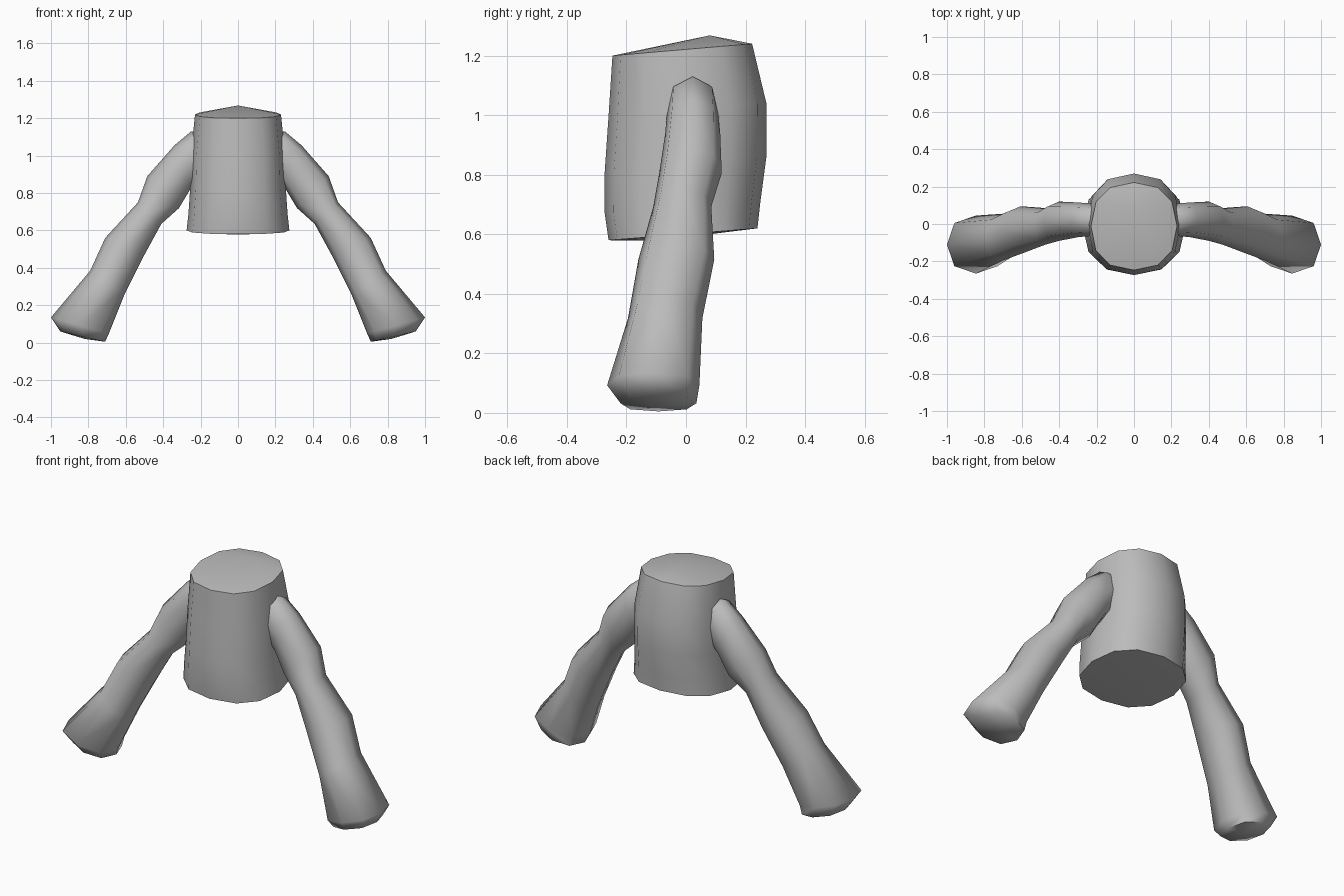
import bpy, bmesh
from math import sin, cos, tau, radians, copysign
from mathutils import Vector

cube = bpy.data.objects.get("Cube")
if cube:
    bpy.data.objects.remove(cube)

grey = bpy.data.materials.new("plain grey")
grey.use_nodes = True
colour = (0.5, 0.5, 0.5, 1)
grey.diffuse_color = colour
grey.node_tree.nodes["Principled BSDF"].inputs["Base Color"].default_value = colour


def power(v, p):
    return copysign(abs(v) ** p, v)


def loft(name, rings, start, end, angle):
    """Skin a list of point rings and close each end around a centre point."""
    bm = bmesh.new()
    loops = [[bm.verts.new(p) for p in ring] for ring in rings]
    n = len(loops[0])
    for a, b in zip(loops, loops[1:]):
        for i in range(n):
            j = (i + 1) % n
            bm.faces.new((a[i], a[j], b[j], b[i]))
    for loop, tip in ((loops[0], start), (loops[-1], end)):
        centre = bm.verts.new(tip)
        for i in range(n):
            bm.faces.new((loop[i], loop[(i + 1) % n], centre))
    bmesh.ops.recalc_face_normals(bm, faces=bm.faces)
    mesh = bpy.data.meshes.new(name)
    bm.to_mesh(mesh)
    bm.free()
    mesh.materials.append(grey)
    obj = bpy.data.objects.new(name, mesh)
    bpy.context.collection.objects.link(obj)
    bpy.ops.object.select_all(action='DESELECT')
    obj.select_set(True)
    bpy.context.view_layer.objects.active = obj
    bpy.ops.object.shade_smooth_by_angle(angle=radians(angle))


# Torso levels: half width, front y, back y, front z, back z
levels = [
    (0.275, -0.26, 0.24, 0.58, 0.62),
    (0.265, -0.273, 0.25, 0.67, 0.71),
    (0.255, -0.273, 0.27, 0.81, 0.86),
    (0.25, -0.26, 0.27, 1.0, 1.04),
    (0.23, -0.247, 0.222, 1.2, 1.24),
]
torso = []
for w, front, back, zf, zb in levels:
    ring = []
    for i in range(12):
        a = tau * i / 12
        t = (power(cos(a), 0.85) + 1) / 2
        ring.append(Vector((w * power(sin(a), 0.85), front + (back - front) * t,
                            zf + (zb - zf) * t)))
    torso.append(ring)
loft("torso", torso, (0, -0.1, 0.578), (0, 0.08, 1.268), 40)

# Arm sections: outer x, z; inner x, z; front y, back y
sections = [
    (0.19, 1.12, 0.19, 0.88, -0.06, 0.10),
    (0.25, 1.13, 0.22, 0.86, -0.065, 0.11),
    (0.34, 1.055, 0.255, 0.82, -0.07, 0.115),
    (0.485, 0.89, 0.315, 0.72, -0.09, 0.12),
    (0.535, 0.75, 0.41, 0.635, -0.11, 0.085),
    (0.71, 0.56, 0.50, 0.47, -0.16, 0.095),
    (0.79, 0.385, 0.61, 0.25, -0.195, 0.055),
    (1.0, 0.135, 0.69, 0.05, -0.265, 0.045),
    (0.95, 0.06, 0.71, 0.005, -0.22, 0.035),
]
for side, name in ((1, "left_arm"), (-1, "right_arm")):
    arm = []
    for ox, oz, ix, iz, front, back in sections:
        ring = []
        for i in range(8):
            a = tau * i / 8
            u = (power(cos(a), 0.85) + 1) / 2
            v = (power(sin(a), 0.85) + 1) / 2
            ring.append(Vector((side * (ix + (ox - ix) * u),
                                front + (back - front) * v,
                                iz + (oz - iz) * u)))
        arm.append(ring)
    loft(name, arm, (side * 0.19, 0.02, 1.0), (side * 0.82, -0.09, 0.02), 75)
